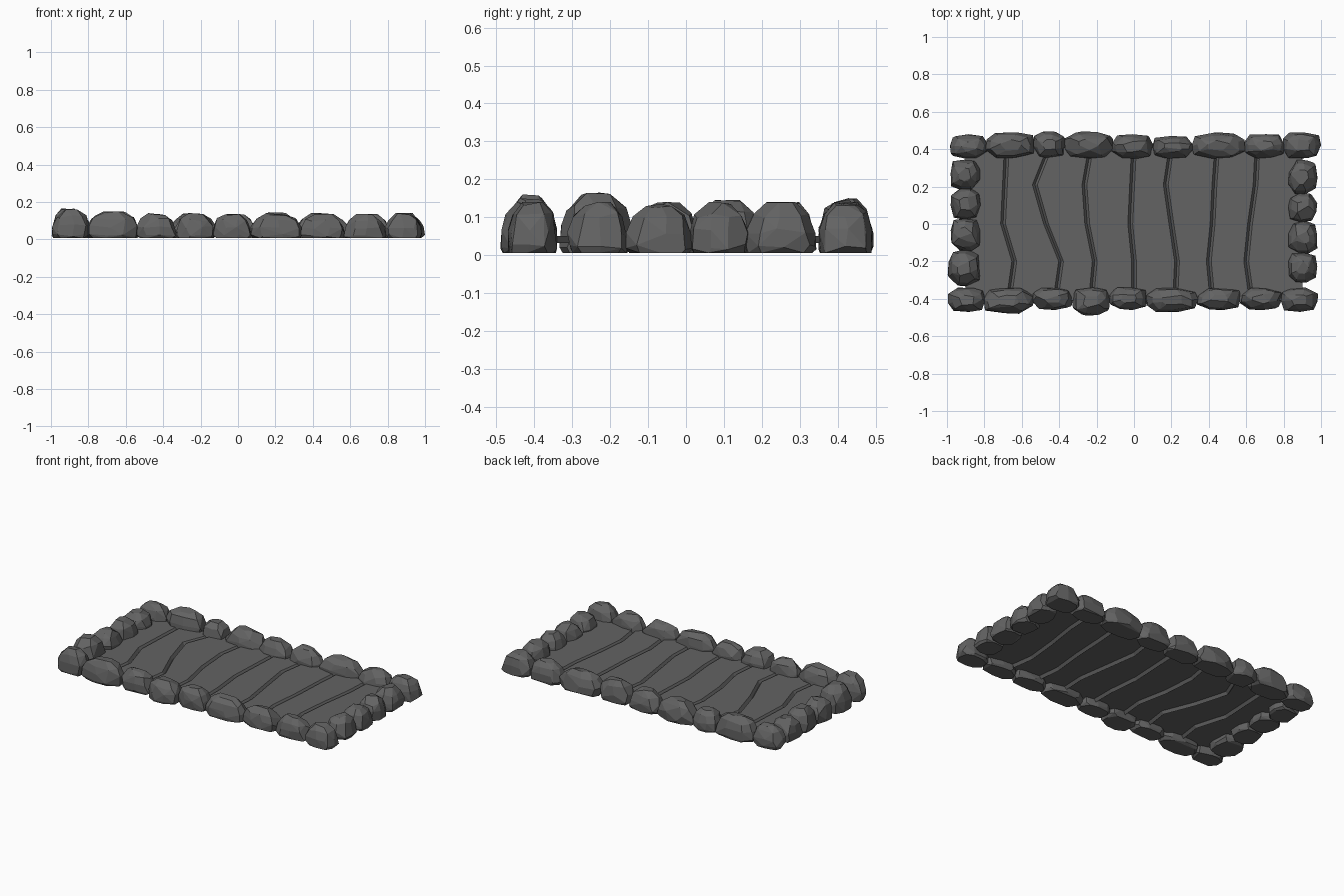
import bpy, bmesh, math, random

random.seed(7)
if "Cube" in bpy.data.objects:
    bpy.data.objects.remove(bpy.data.objects["Cube"], do_unlink=True)


def make_material(name, value):
    material = bpy.data.materials.new(name)
    material.use_nodes = True
    colour = (value, value, value, 1)
    material.diffuse_color = colour
    material.node_tree.nodes["Principled BSDF"].inputs["Base Color"].default_value = colour
    return material


stone_grey = make_material("stone grey", 0.125)


def add_object(name, bm, material):
    mesh = bpy.data.meshes.new(name)
    bm.to_mesh(mesh)
    bm.free()
    mesh.materials.append(material)
    obj = bpy.data.objects.new(name, mesh)
    bpy.context.collection.objects.link(obj)
    return obj


# Stone section: (height fraction, size fraction), from flat base to domed top
STONE_RINGS = [(0, 0.9), (0.12, 1), (0.45, 0.98), (0.78, 0.8), (1, 0.42)]


def add_stone(name, low, high, height):
    """Faceted boulder: hull of jittered rounded rings, fitted to its box."""
    bm = bmesh.new()
    sides = 9
    turn = random.uniform(0, math.tau)
    for level, size in STONE_RINGS:
        for i in range(sides):
            angle = turn + math.tau * (i + random.uniform(-0.2, 0.2)) / sides
            c, s = math.cos(angle), math.sin(angle)
            # squared-off circle gives blocky corners
            radius = size * random.uniform(0.93, 1.05) / (abs(c) ** 3.5 + abs(s) ** 3.5) ** (1 / 3.5)
            z = level + (random.uniform(-0.06, 0.06) if level > 0 else 0)
            bm.verts.new((radius * c, radius * s, z))
    hull = bmesh.ops.convex_hull(bm, input=bm.verts[:])
    loose = [v for v in hull["geom_interior"] if isinstance(v, bmesh.types.BMVert)]
    bmesh.ops.delete(bm, geom=loose, context="VERTS")
    bmesh.ops.dissolve_limit(bm, angle_limit=math.radians(11), verts=bm.verts[:], edges=bm.edges[:])
    # fit to the wanted box
    goal_low, goal_high = (*low, 0.006), (*high, height)
    for axis in range(3):
        values = [v.co[axis] for v in bm.verts]
        start, span = min(values), max(values) - min(values)
        for v in bm.verts:
            t = (v.co[axis] - start) / span
            v.co[axis] = goal_low[axis] + t * (goal_high[axis] - goal_low[axis])
    bmesh.ops.recalc_face_normals(bm, faces=bm.faces[:])
    add_object(name, bm, stone_grey)


def add_row(name, axis, joints, inner, outers, heights):
    """Row of touching stones along an axis, between an inner and outer line."""
    for i, (outer, height) in enumerate(zip(outers, heights)):
        low, high = [0, 0], [0, 0]
        low[axis], high[axis] = joints[i] - 0.004, joints[i + 1] + 0.004
        low[1 - axis], high[1 - axis] = sorted((inner, outer))
        add_stone(f"{name}_stone_{i + 1}", low, high, height)


# Border of stones
add_row("front", 0, [-.99, -.8, -.54, -.33, -.13, .07, .34, .57, .79, .98], -.34,
        [-.47, -.48, -.46, -.49, -.46, -.47, -.46, -.46, -.47],
        [.16, .15, .14, .14, .135, .14, .135, .135, .14])
add_row("back", 0, [-.98, -.79, -.535, -.37, -.115, .1, .31, .59, .8, .996], .35,
        [.48, .49, .495, .495, .48, .47, .49, .48, .49],
        [.14, .15, .135, .14, .135, .145, .14, .135, .14])
add_row("right", 1, [-.33, -.14, .025, .185, .34], -.82,
        [-.996, -.98, -.98, -.98], [.165, .14, .145, .14])
add_row("left", 1, [-.31, -.155, .015, .16, .34], .825,
        [.98, .98, .98, .98], [.14, .135, .14, .14])

# Bed floor: one sheet creased by bent furrows
FLOOR_Z, FURROW_DEPTH, HALF_WIDTH = 0.05, 0.018, 0.013
row_y = [-.41, -.2, 0, .21, .41]
furrows = [
    [-.67, -.64, -.70, -.69, -.68],
    [-.42, -.39, -.47, -.53, -.45],
    [-.23, -.21, -.25, -.265, -.23],
    [0, 0, -.02, -.01, 0],
    [.22, .23, .2, .17, .2],
    [.42, .4, .42, .43, .445],
    [.63, .6, .62, .65, .66],
]
bm = bmesh.new()
columns = [[bm.verts.new((-.9, y, FLOOR_Z)) for y in row_y]]
for path in furrows:
    for side in (-1, 0, 1):
        z = FLOOR_Z if side else FLOOR_Z - FURROW_DEPTH
        columns.append([bm.verts.new((x + side * HALF_WIDTH, y, z)) for x, y in zip(path, row_y)])
columns.append([bm.verts.new((.9, y, FLOOR_Z)) for y in row_y])
for a, b in zip(columns, columns[1:]):
    for j in range(len(row_y) - 1):
        bm.faces.new((a[j], b[j], b[j + 1], a[j + 1]))
add_object("bed_floor", bm, stone_grey)
